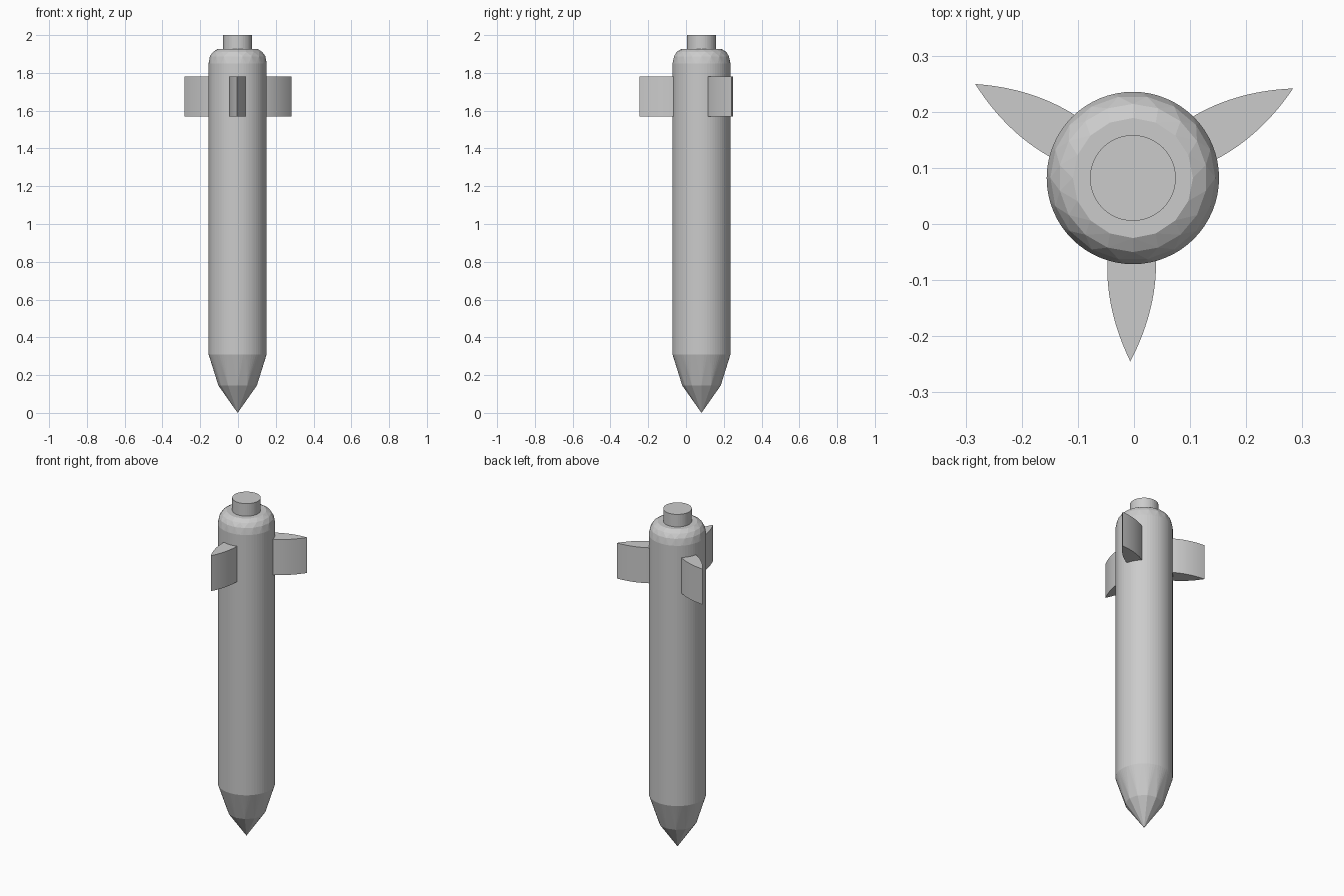
import bpy, bmesh
from math import sin, cos, pi, radians

if "Cube" in bpy.data.objects:
    bpy.data.objects.remove(bpy.data.objects["Cube"])

CX, CY = -0.002, 0.082   # axis of the body


def finish(bm, name):
    bmesh.ops.recalc_face_normals(bm, faces=bm.faces)
    mesh = bpy.data.meshes.new(name)
    bm.to_mesh(mesh)
    bm.free()
    obj = bpy.data.objects.new(name, mesh)
    obj.location = (CX, CY, 0)
    bpy.context.collection.objects.link(obj)
    return obj


def ring(bm, r, z, n, turn=0.0):
    return [bm.verts.new((r * cos(2 * pi * (i + turn) / n), r * sin(2 * pi * (i + turn) / n), z))
            for i in range(n)]


def prism(name, outline, z0, z1):
    bm = bmesh.new()
    face = bm.faces.new([bm.verts.new((x, y, z0)) for x, y in outline])
    ext = bmesh.ops.extrude_face_region(bm, geom=[face])
    top = [g for g in ext["geom"] if isinstance(g, bmesh.types.BMVert)]
    bmesh.ops.translate(bm, verts=top, vec=(0, 0, z1 - z0))
    return finish(bm, name)


# Body: round tube with coarse faceted nose and shoulder, skinned as a hull
bm = bmesh.new()
bm.verts.new((0, 0, 0))
for r, z, n, turn in [(0.102, 0.145, 12, 0), (0.1536, 0.31, 64, 0), (0.1536, 1.85, 64, 0),
                      (0.147, 1.888, 18, 0), (0.132, 1.911, 18, 0.5), (0.107, 1.926, 16, 0)]:
    ring(bm, r, z, n, turn)
bmesh.ops.convex_hull(bm, input=bm.verts)
bmesh.ops.dissolve_limit(bm, angle_limit=radians(0.5), verts=bm.verts, edges=bm.edges)
finish(bm, "body")

# Neck stub on top
prism("neck", [(0.0765 * cos(2 * pi * i / 48), 0.0765 * sin(2 * pi * i / 48)) for i in range(48)],
      1.90, 2.0)

# Three pointed fins with curved sides
R0, R1, HALF, N = 0.155, 0.327, 0.0435, 14
ts = [i / N for i in range(N)]
side = [(0.13, HALF * 0.98)] + [(R0 + (R1 - R0) * t, HALF * (1 - t * t)) for t in ts]
outline = side + [(R1, 0)] + [(x, -y) for x, y in reversed(side)]
for k in range(3):
    fin = prism(f"fin_{k + 1}", outline, 1.57, 1.78)
    fin.rotation_euler.z = radians(29.2 + 120 * k)
    fin.data.polygons.foreach_set("use_smooth", [abs(p.normal.z) < 0.5 for p in fin.data.polygons])
    fin.data.set_sharp_from_angle(angle=radians(30))
